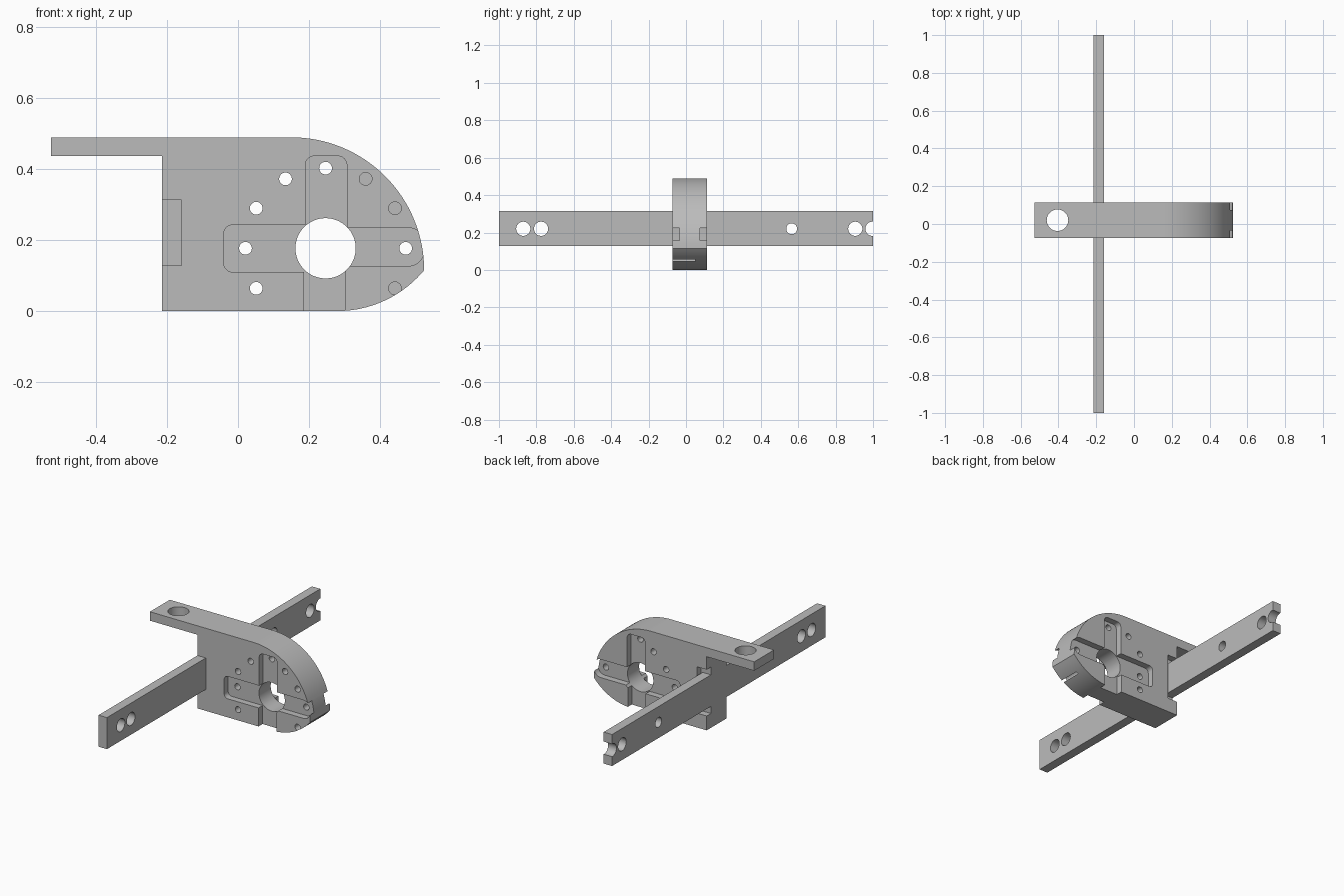
import bpy, bmesh
from math import cos, sin, pi, radians, atan2
from mathutils import Vector

cube = bpy.data.objects.get("Cube")
if cube:
    bpy.data.objects.remove(cube, do_unlink=True)

grey = bpy.data.materials.new("plain_grey")
grey.use_nodes = True
grey.diffuse_color = (0.5, 0.5, 0.5, 1)
grey.node_tree.nodes["Principled BSDF"].inputs["Base Color"].default_value = (0.5, 0.5, 0.5, 1)

AXES = {"X": lambda a, b, d: Vector((d, a, b)),
        "Y": lambda a, b, d: Vector((a, d, b)),
        "Z": lambda a, b, d: Vector((a, b, d))}


def prism(name, outline, axis, start, end):
    """Extrude a flat outline along an axis."""
    bm = bmesh.new()
    place = AXES[axis]
    face = bm.faces.new([bm.verts.new(place(a, b, start)) for a, b in outline])
    ext = bmesh.ops.extrude_face_region(bm, geom=[face])
    verts = [v for v in ext["geom"] if isinstance(v, bmesh.types.BMVert)]
    bmesh.ops.translate(bm, verts=verts, vec=place(0, 0, end - start))
    bmesh.ops.recalc_face_normals(bm, faces=bm.faces[:])
    mesh = bpy.data.meshes.new(name)
    bm.to_mesh(mesh)
    bm.free()
    mesh.materials.append(grey)
    obj = bpy.data.objects.new(name, mesh)
    bpy.context.collection.objects.link(obj)
    return obj


def arc(cx, cy, r, a0, a1, n):
    return [(cx + r * cos(a0 + (a1 - a0) * i / n), cy + r * sin(a0 + (a1 - a0) * i / n))
            for i in range(n + 1)]


def circle(cx, cy, r, n=32):
    return arc(cx, cy, r, 0, 2 * pi, n)[:-1]


def box(a0, a1, b0, b1):
    return [(a0, b0), (a1, b0), (a1, b1), (a0, b1)]


def rounded(a0, a1, b0, b1, r):
    pts = []
    corners = [(a1 - r, b1 - r), (a0 + r, b1 - r), (a0 + r, b0 + r), (a1 - r, b0 + r)]
    for i, (cx, cy) in enumerate(corners):
        pts += arc(cx, cy, r, i * pi / 2, (i + 1) * pi / 2, 8)
    return pts


def cut(obj, outline, axis, start, end):
    cutter = prism("cutter", outline, axis, start, end)
    mod = obj.modifiers.new("cut", "BOOLEAN")
    mod.operation = "DIFFERENCE"
    mod.solver = "EXACT"
    mod.object = cutter
    bpy.context.view_layer.objects.active = obj
    bpy.ops.object.modifier_apply(modifier=mod.name)
    bpy.data.objects.remove(cutter, do_unlink=True)


def smooth(obj):
    bpy.ops.object.select_all(action="DESELECT")
    obj.select_set(True)
    bpy.context.view_layer.objects.active = obj
    bpy.ops.object.shade_smooth_by_angle(angle=radians(25))


FRONT, BACK = -0.073, 0.113
LEFT_EDGE, BAR_IN = -0.215, -0.16
BAR_LOW, BAR_HIGH, BAR_MID = 0.127, 0.314, 0.22

# Mounting block: rounded nose, flat top flange
nose_low = arc(0.28, 0.318, 0.318, -pi / 2, atan2(-0.203, 0.245), 20)
nose_top = arc(0.15, 0.115, 0.375, 0, pi / 2, 32)
profile = ([(LEFT_EDGE, 0)] + nose_low[:-1] + nose_top
           + [(-0.527, 0.49), (-0.527, 0.437), (LEFT_EDGE, 0.437)])
block = prism("mounting_block", profile, "Y", FRONT, BACK)

# Cross-shaped recesses on both broad faces
HUB_X, HUB_Z = 0.247, 0.177
DEPTH = 0.038
arms = [rounded(-0.04, 0.3, 0.11, 0.243, 0.025),
        rounded(0.2, 0.525, 0.127, 0.235, 0.045),
        rounded(0.19, 0.307, 0.12, 0.437, 0.025),
        box(0.186, 0.303, -0.1, 0.2)]
for start, end in ((FRONT - 0.05, FRONT + DEPTH), (BACK - DEPTH, BACK + 0.05)):
    for arm in arms:
        cut(block, arm, "Y", start, end)

# Central bore, ring of bolt holes (some blind), flange hole
cut(block, circle(HUB_X, HUB_Z, 0.085, 64), "Y", -0.5, 0.5)
for deg in (0, 90, 120, 150, 180, 210, 30, 60, 330):
    a = radians(deg)
    end = 0.05 if deg in (30, 60, 330) else 0.5
    cut(block, circle(HUB_X + 0.226 * cos(a), HUB_Z + 0.226 * sin(a), 0.018, 24),
        "Y", -0.5, end)
cut(block, circle(-0.405, 0.02, 0.057, 48), "Z", 0.4, 0.6)

# Slot for the bar, with a taller relief at the rear
cut(block, box(-0.3, BAR_IN, BAR_LOW, BAR_HIGH), "Y", -0.5, 0.5)
cut(block, box(-0.3, BAR_IN + 0.01, 0.085, 0.36), "Y", BACK - 0.04, 0.5)
smooth(block)

# Long cross bar with end holes and a half-round notch
bar = prism("cross_bar", box(LEFT_EDGE, BAR_IN, BAR_LOW, BAR_HIGH), "Y", -1, 1)
for y, r in ((-0.87, 0.038), (-0.775, 0.038), (0.565, 0.029), (0.905, 0.038), (0.997, 0.038)):
    cut(bar, circle(y, BAR_MID, r), "X", -0.4, 0)
smooth(bar)
